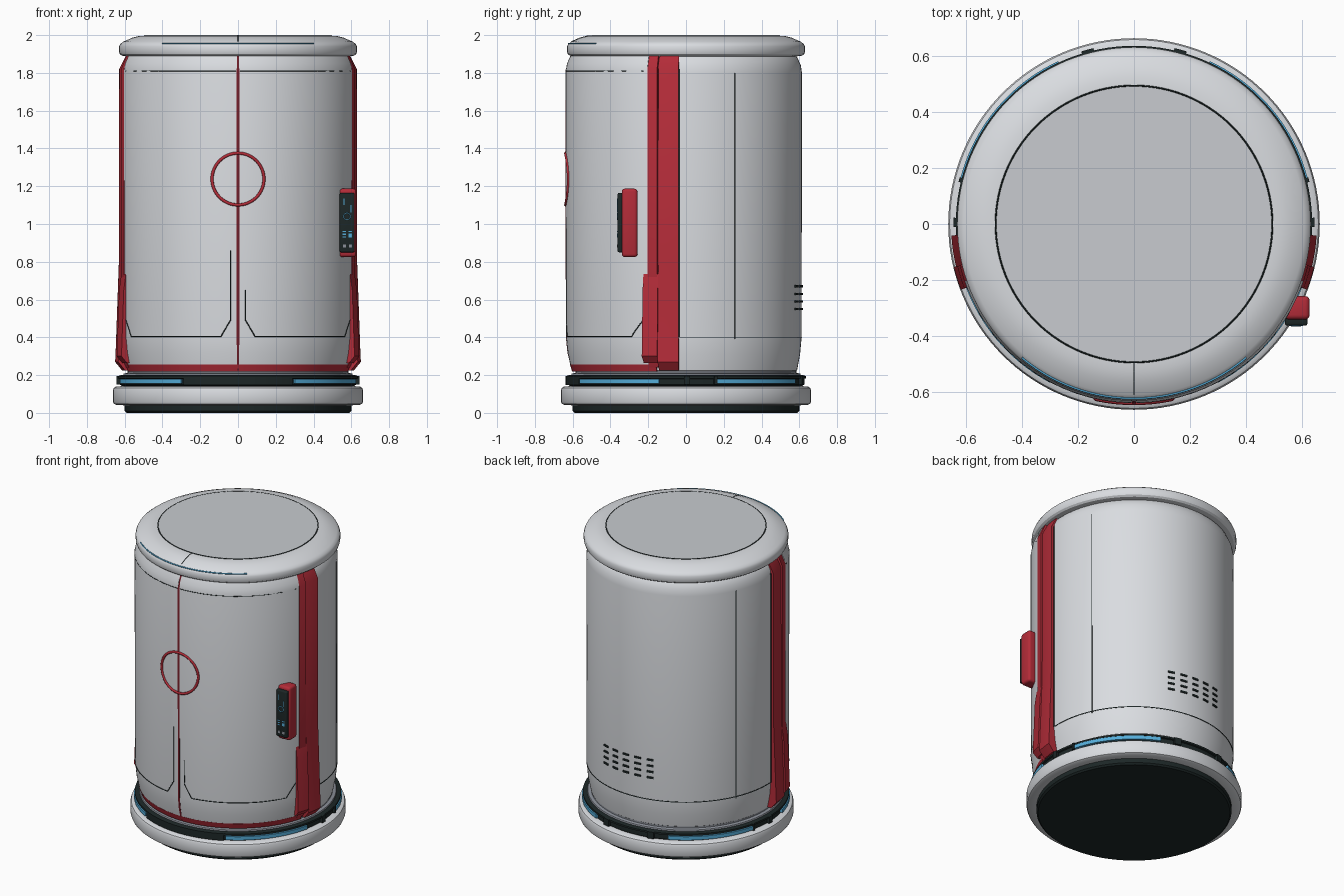
import bpy, bmesh
from math import sin, cos, radians, sqrt, pi, asin, degrees

cube = bpy.data.objects.get("Cube")
if cube:
    bpy.data.objects.remove(cube, do_unlink=True)


def material(name, r, g, b):
    m = bpy.data.materials.new(name)
    m.use_nodes = True
    m.diffuse_color = (r, g, b, 1)
    m.node_tree.nodes["Principled BSDF"].inputs["Base Color"].default_value = (r, g, b, 1)
    return m


WHITE = material("shell white", 0.70, 0.72, 0.75)
GREY = material("lid grey", 0.58, 0.60, 0.63)
NECK = material("neck grey", 0.26, 0.28, 0.32)
DARK = material("dark trim", 0.012, 0.02, 0.02)
RED = material("red trim", 0.45, 0.025, 0.04)
SEAM = material("dark red seam", 0.17, 0.012, 0.02)
BLUE = material("light blue", 0.09, 0.42, 0.70)


def finish(name, bm, mat):
    bmesh.ops.recalc_face_normals(bm, faces=bm.faces)
    me = bpy.data.meshes.new(name)
    bm.to_mesh(me)
    bm.free()
    me.materials.append(mat)
    ob = bpy.data.objects.new(name, me)
    bpy.context.collection.objects.link(ob)
    return ob


def polar(r, deg, z):
    return (r * cos(radians(deg)), r * sin(radians(deg)), z)


def turned(name, mat, profile, steps=128):
    """Solid of revolution from (radius, z) points, closed at the axis."""
    bm = bmesh.new()
    pts = [(0, profile[0][1])] + profile + [(0, profile[-1][1])]
    verts = [bm.verts.new((r, 0, z)) for r, z in pts]
    edges = [bm.edges.new(p) for p in zip(verts, verts[1:])]
    bmesh.ops.spin(bm, geom=verts + edges, axis=(0, 0, 1), cent=(0, 0, 0),
                   angle=2 * pi, steps=steps, use_merge=True)
    bmesh.ops.remove_doubles(bm, verts=bm.verts, dist=0.0002)
    return finish(name, bm, mat)


def arcs(name, mat, profile, spans, depth=0.04):
    """Curved slabs: an outer (radius, z) profile swept over angle spans."""
    bm = bmesh.new()
    loop = profile + [(r - depth, z) for r, z in reversed(profile)]
    for a0, a1 in spans:
        n = max(1, round((a1 - a0) / 2.5))
        cols = [[bm.verts.new(polar(r, a0 + (a1 - a0) * i / n, z)) for r, z in loop]
                for i in range(n + 1)]
        for c, d in zip(cols, cols[1:]):
            for j in range(len(loop)):
                k = (j + 1) % len(loop)
                bm.faces.new((c[j], d[j], d[k], c[k]))
        for end in (cols[0], cols[-1]):
            for j in range(len(profile) - 1):
                k = len(loop) - 1 - j
                bm.faces.new((end[j], end[j + 1], end[k - 1], end[k]))
    return finish(name, bm, mat)


def both(*spans):
    """Add the mirror image in x of each angle span."""
    return list(spans) + [(180 - b, 180 - a) for a, b in spans]


def tube(name, mat, pts, depth, cyclic=False):
    cu = bpy.data.curves.new(name, "CURVE")
    cu.dimensions = "3D"
    cu.bevel_depth = depth
    cu.bevel_resolution = 1
    cu.use_fill_caps = True
    sp = cu.splines.new("POLY")
    sp.points.add(len(pts) - 1)
    for p, co in zip(sp.points, pts):
        p.co = (*co, 1)
    sp.use_cyclic_u = cyclic
    cu.materials.append(mat)
    ob = bpy.data.objects.new(name, cu)
    bpy.context.collection.objects.link(ob)
    return ob


def on_door(pts, r=0.634, n=12):
    """Lay a front-view (x, z) polyline on the curved door."""
    out = []
    for (x0, z0), (x1, z1) in zip(pts, pts[1:]):
        for i in range(n + 1):
            x, z = x0 + (x1 - x0) * i / n, z0 + (z1 - z0) * i / n
            out.append((x, -sqrt(r * r - x * x), z))
    return out


def box(name, mat, lo, hi, bevel=0.0):
    bm = bmesh.new()
    bmesh.ops.create_cube(bm, size=1)
    for v in bm.verts:
        v.co = [(a + b) / 2 + c * (b - a) for a, b, c in zip(lo, hi, v.co)]
    if bevel:
        bmesh.ops.bevel(bm, geom=bm.edges[:], offset=bevel, segments=3,
                        profile=0.5, affect="EDGES")
    return finish(name, bm, mat)


# Base: foot, rounded ring, light band and neck
turned("foot", DARK, [(0.59, 0), (0.6, 0.01), (0.6, 0.06)])
turned("base_ring", WHITE, [(0.6, 0.04), (0.645, 0.042), (0.657, 0.048), (0.662, 0.06),
                            (0.662, 0.12), (0.657, 0.133), (0.645, 0.14), (0.6, 0.142)])
turned("light_band", DARK, [(0.61, 0.14), (0.625, 0.15), (0.625, 0.18), (0.635, 0.183),
                            (0.635, 0.195), (0.62, 0.2)])
arcs("band_lights", BLUE, [(0.64, 0.155), (0.64, 0.179)],
     both((15, 65), (-62, -13)), 0.03)
arcs("band_clips", DARK, [(0.643, 0.15), (0.643, 0.195)],
     both((13.5, 15), (-1, 2), (73, 77)), 0.03)
arcs("band_front_plate", DARK, [(0.637, 0.148), (0.637, 0.195)], [(-117, -63)], 0.03)
turned("neck", NECK, [(0.61, 0.195), (0.605, 0.208), (0.585, 0.212), (0.585, 0.225)])

# Main shell with rear panel seams
turned("body", WHITE, [(0.575, 0.215), (0.588, 0.225), (0.604, 0.31), (0.612, 0.4),
                       (0.614, 1.8), (0.608, 1.84), (0.59, 1.88), (0.57, 1.9)])
arcs("rear_ring_seam", DARK, [(0.614, 0.398), (0.614, 0.403)], [(-3, 183)], 0.01)
arcs("rear_seams", DARK, [(0.6155, 0.39), (0.6155, 1.8)], both((24.8, 25.2)), 0.01)

# Rear vent slots
for row in range(4):
    z = 0.55 + row * 0.04
    arcs(f"vent_row_{row + 1}", DARK, [(0.619, z - 0.006), (0.619, z + 0.006)],
         [(70 + 8 * i, 74 + 8 * i) for i in range(5)], 0.02)

# Red door frame: sill, side rails, inner rails and lower guards
arcs("frame_sill", RED, [(0.602, 0.218), (0.614, 0.255)], [(-165, -15)])
arcs("frame_rails", RED, [(0.615, 0.225), (0.652, 0.27), (0.65, 0.3), (0.632, 0.8),
                          (0.63, 1.82), (0.595, 1.89)], both((-13.4, -3.6)), 0.06)
arcs("frame_inner_rails", RED, [(0.61, 0.24), (0.637, 0.3), (0.638, 1.82), (0.608, 1.89)],
     both((-18.7, -13.9)), 0.05)
arcs("frame_guards", RED, [(0.63, 0.265), (0.66, 0.3), (0.647, 0.65), (0.635, 0.735)],
     both((-20.8, -13.4)), 0.05)
arcs("frame_gaps", SEAM, [(0.625, 0.74), (0.622, 1.82), (0.595, 1.885)],
     both((-14, -13.3)), 0.03)
arcs("frame_edge_gaps", DARK, [(0.617, 0.4), (0.617, 1.82)], both((-3.6, -3)), 0.02)

# Front doors with centre seam and panel lines
arcs("doors", WHITE, [(0.612, 0.25), (0.626, 0.32), (0.634, 0.4), (0.637, 1.81),
                      (0.63, 1.85), (0.612, 1.89)],
     [(-161.3, -90.5), (-89.5, -18.7)])
arcs("centre_seam", SEAM, [(0.605, 0.225), (0.628, 0.32), (0.636, 0.4), (0.639, 1.81),
                           (0.613, 1.89)], [(-90.6, -89.4)], 0.03)
for side, s, top in (("left", 1, 0.65), ("right", -1, 0.86)):
    path = [(0.04, top), (0.04, 0.49), (0.09, 0.405), (0.565, 0.405), (0.595, 0.5)]
    tube(f"{side}_door_line", DARK, on_door([(s * x, z) for x, z in path]), 0.0028)
    tube(f"{side}_door_top_line", DARK, on_door([(s * 0.01, 1.81), (s * 0.595, 1.81)], 0.636),
         0.0025)

# Round trim on the doors
ring = [(0.137 * cos(i * pi / 32), 1.238 + 0.137 * sin(i * pi / 32)) for i in range(64)]
tube("door_ring", RED, [(x, -sqrt(0.637 ** 2 - x * x), z) for x, z in ring], 0.0085, True)

# Lid
turned("lid", WHITE, [(0.59, 1.888), (0.615, 1.891), (0.626, 1.9), (0.63, 1.912), (0.63, 1.94),
                      (0.624, 1.953), (0.608, 1.965), (0.56, 1.986), (0.525, 1.995),
                      (0.49, 1.997)])
turned("lid_disc", GREY, [(0.49, 1.99), (0.49, 1.999)])
tube("lid_groove", DARK, [polar(0.493, i * 3, 1.997) for i in range(120)], 0.003, True)
tube("lid_light", BLUE, [polar(0.622, -130 + 2 * i, 1.956) for i in range(41)], 0.004)
tube("lid_seam", DARK, [(0, -0.495, 1.996), (0, -0.525, 1.995), (0, -0.56, 1.986),
                        (0, -0.608, 1.965)], 0.002)

# Control panel on the left door
box("panel_housing", RED, (0.535, -0.34, 0.825), (0.626, -0.257, 1.187), 0.016)
box("panel_screen", DARK, (0.538, -0.362, 0.85), (0.618, -0.33, 1.165), 0.008)
for i, (x0, x1, z0, z1) in enumerate([
        (0.558, 0.563, 1.1, 1.135), (0.595, 0.6, 1.06, 1.1), (0.553, 0.572, 0.957, 0.963),
        (0.553, 0.572, 0.943, 0.949), (0.553, 0.572, 0.929, 0.935),
        (0.585, 0.603, 0.957, 0.963), (0.585, 0.603, 0.929, 0.949)]):
    box(f"screen_mark_{i + 1}", BLUE, (x0, -0.364, z0), (x1, -0.36, z1))
tube("screen_dial", BLUE, [(0.577 + 0.018 * cos(i * pi / 12), -0.362,
                            1.04 + 0.018 * sin(i * pi / 12)) for i in range(24)], 0.0025, True)
for i, x in enumerate((0.555, 0.587)):
    box(f"screen_button_{i + 1}", NECK, (x, -0.364, 0.875), (x + 0.016, -0.36, 0.891))

# Smooth round surfaces, keeping crisp edges
bpy.ops.object.select_all(action="DESELECT")
for ob in bpy.context.collection.objects:
    if ob.type == "MESH":
        ob.select_set(True)
        bpy.context.view_layer.objects.active = ob
bpy.ops.object.shade_smooth_by_angle(angle=radians(30))
